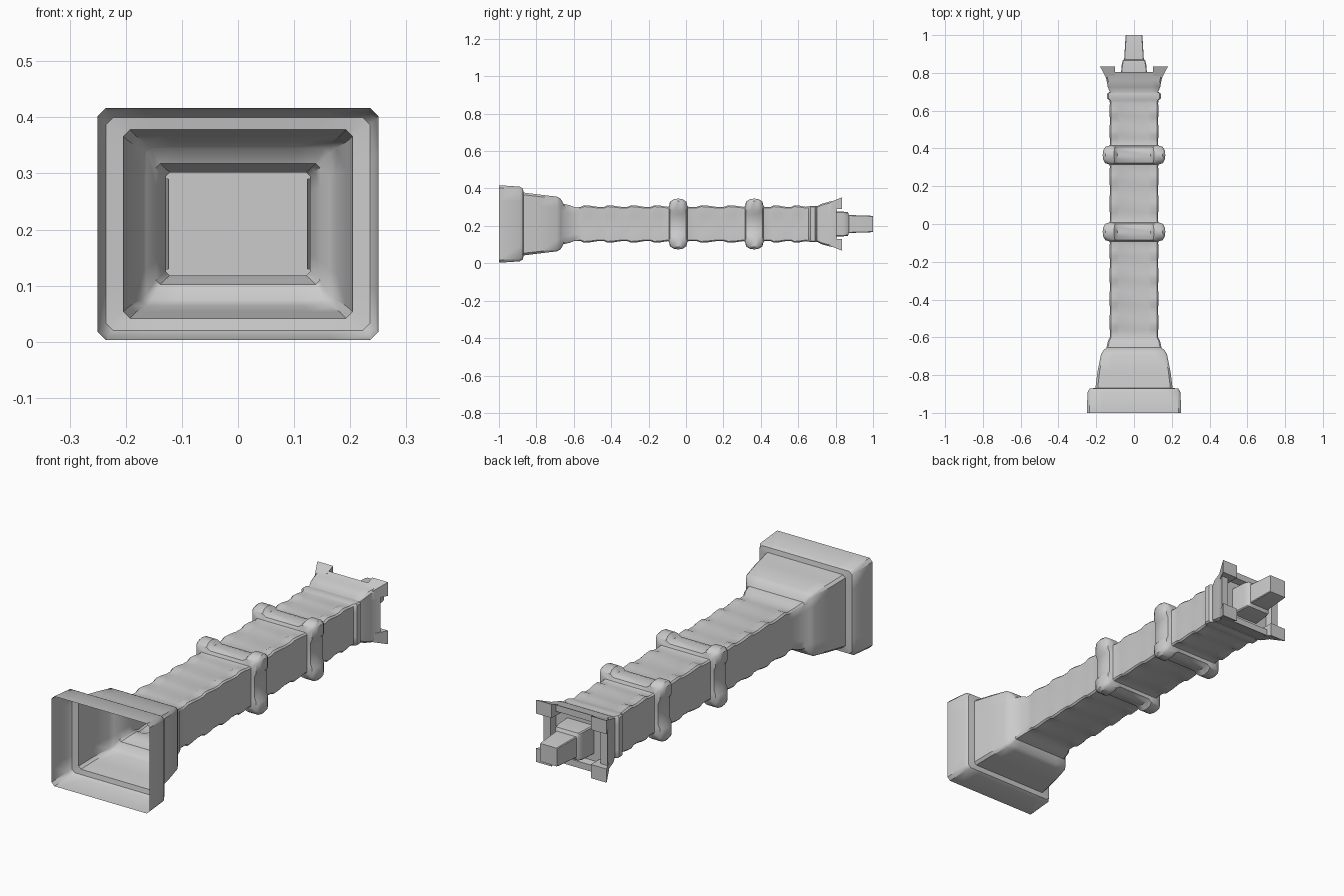
import bpy, bmesh, math
from mathutils import Vector

cube = bpy.data.objects.get("Cube")
if cube:
    bpy.data.objects.remove(cube)

MID = 0.21  # height of the tower axis

stone = bpy.data.materials.new("light grey stone")
stone.use_nodes = True
stone.diffuse_color = (0.6, 0.6, 0.6, 1)
stone.node_tree.nodes["Principled BSDF"].inputs["Base Color"].default_value = (0.6, 0.6, 0.6, 1)


def section(y, hx, hz, bx=0.0, bz=0.0):
    """Rectangular outline whose corners can swell by bx and bz."""
    w = 0.4 * min(hx, hz)
    c = 0.07 * min(hx, hz) + 0.4 * min(bx, bz)
    corner = [(hx, hz - w * 1.4), (hx + bx, hz - w), (hx + bx, hz + bz - c),
              (hx + bx - c, hz + bz), (hx - w, hz + bz), (hx - w * 1.4, hz)]
    points = []
    for sx, sz in ((1, 1), (-1, 1), (-1, -1), (1, -1)):
        ordered = corner if sx * sz > 0 else corner[::-1]
        points += [Vector((sx * x, y, MID + sz * z)) for x, z in ordered]
    return points


def finish(name, bm):
    bmesh.ops.recalc_face_normals(bm, faces=bm.faces)
    mesh = bpy.data.meshes.new(name)
    bm.to_mesh(mesh)
    bm.free()
    mesh.materials.append(stone)
    obj = bpy.data.objects.new(name, mesh)
    bpy.context.collection.objects.link(obj)
    bpy.ops.object.select_all(action="DESELECT")
    bpy.context.view_layer.objects.active = obj
    obj.select_set(True)
    bpy.ops.object.shade_smooth_by_angle(angle=math.radians(40))
    return obj


def loft(name, rows):
    """Skin the sections along y, open at the front and closed at the back."""
    bm = bmesh.new()
    rings = [[bm.verts.new(p) for p in section(*row)] for row in rows]
    for a, b in zip(rings, rings[1:]):
        for i in range(len(a)):
            j = (i + 1) % len(a)
            bm.faces.new((a[i], a[j], b[j], b[i]))
    bm.faces.new(rings[-1])
    return finish(name, bm)


def shaft_run(start, end, count):
    """Plain shaft with small raised corner stones."""
    rows = []
    step = (end - start) / count
    for i in range(count):
        y = start + i * step
        rows += [(y, 0.128, 0.092), (y + step * 0.3, 0.128, 0.092),
                 (y + step * 0.45, 0.128, 0.092, 0.002, 0.008),
                 (y + step * 0.7, 0.128, 0.092, 0.002, 0.006)]
    return rows + [(end, 0.128, 0.092)]


def band(y):
    """Rounded belt with swollen corners."""
    rows = []
    for k in range(7):
        t = math.pi * k / 6
        s = math.sin(t) ** 0.7 if 0 < k < 6 else 0
        rows.append((y - 0.05 * math.cos(t), 0.13 + 0.022 * s,
                     0.094 + 0.022 * s, 0.014 * s, 0.02 * s))
    return rows


# Hollow tower: stepped base, shaft with two belts, collar and flared head
base = [(-1, 0.25, 0.207), (-0.89, 0.246, 0.2), (-0.872, 0.235, 0.19),
        (-0.868, 0.204, 0.168), (-0.78, 0.193, 0.157), (-0.69, 0.175, 0.146),
        (-0.67, 0.163, 0.135), (-0.655, 0.146, 0.108), (-0.62, 0.138, 0.1)]
head = [(0.655, 0.13, 0.094), (0.665, 0.142, 0.097), (0.69, 0.142, 0.097),
        (0.7, 0.128, 0.095), (0.725, 0.139, 0.108), (0.76, 0.145, 0.118),
        (0.79, 0.154, 0.124), (0.805, 0.163, 0.13),
        (0.805, 0.128, 0.1), (0.77, 0.124, 0.096)]
loft("tower_shell", base + shaft_run(-0.6, -0.1, 4) + band(-0.042)
     + shaft_run(0.015, 0.305, 2) + band(0.365) + shaft_run(0.42, 0.64, 2) + head)

# Stepped turret on the head
loft("turret", [(0.77, 0.07, 0.066), (0.84, 0.066, 0.066), (0.865, 0.06, 0.063),
                (0.872, 0.052, 0.048), (0.99, 0.045, 0.044), (1.0, 0.043, 0.042)])

# Four flared corner battlements
bm = bmesh.new()
for sx in (-1, 1):
    for sz in (-1, 1):
        box = bmesh.ops.create_cube(bm, size=1)["verts"]
        for v in box:
            outer_x, outer_z, top = v.co.x > 0, v.co.z > 0, v.co.y > 0
            x = (0.18 if top else 0.148) if outer_x else 0.1
            z = (0.143 if top else 0.118) if outer_z else 0.08
            v.co = (sx * x, 0.835 if top else 0.772, MID + sz * z)
finish("corner_battlements", bm)
